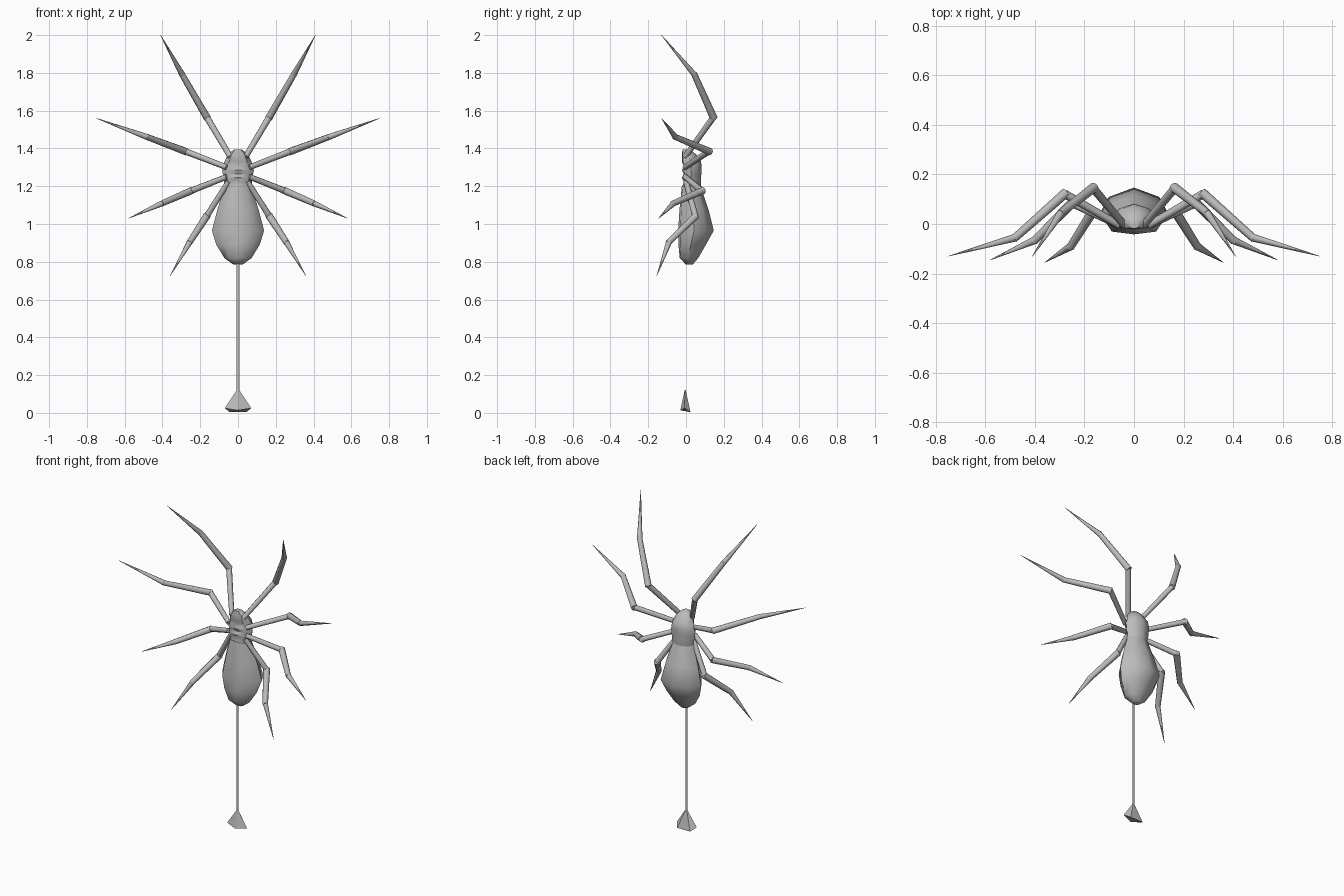
import bpy, bmesh, math
from mathutils import Vector

if "Cube" in bpy.data.objects:
    bpy.data.objects.remove(bpy.data.objects["Cube"])

grey = bpy.data.materials.new("grey")
grey.diffuse_color = (0.5, 0.5, 0.5, 1)
grey.use_nodes = True
grey.node_tree.nodes["Principled BSDF"].inputs["Base Color"].default_value = grey.diffuse_color


def finish(name, bm, smooth=40):
    bmesh.ops.recalc_face_normals(bm, faces=bm.faces)
    me = bpy.data.meshes.new(name)
    bm.to_mesh(me)
    bm.free()
    ob = bpy.data.objects.new(name, me)
    bpy.context.collection.objects.link(ob)
    me.materials.append(grey)
    bpy.ops.object.select_all(action='DESELECT')
    ob.select_set(True)
    bpy.context.view_layer.objects.active = ob
    if smooth:
        bpy.ops.object.shade_smooth_by_angle(angle=math.radians(smooth))
    return ob


def skin(bm, rings):
    """Bridge rings of points into a closed skin."""
    loops = [[bm.verts.new(p) for p in r] for r in rings]
    for a, b in zip(loops, loops[1:]):
        n = len(a)
        for i in range(n):
            bm.faces.new((a[i], a[(i + 1) % n], b[(i + 1) % n], b[i]))
    bm.faces.new(loops[0])
    bm.faces.new(loops[-1])


# Body cross-section: (part of half width, part of depth from front to back)
SECTION = [(0, 0), (.65, .06), (1, .45), (.74, .8), (0, 1),
           (-.74, .8), (-1, .45), (-.65, .06)]


def body(name, levels):
    """levels: z, half width, front y, back y"""
    bm = bmesh.new()
    skin(bm, [[(u * w, f + v * (b - f), z) for u, v in SECTION]
              for z, w, f, b in levels])
    return finish(name, bm, 50)


body("abdomen", [(.785, .025, 0, .035), (.82, .072, -.033, .065),
                 (.89, .115, -.04, .105), (.965, .138, -.042, .147),
                 (1.08, .108, -.034, .118), (1.20, .07, -.022, .078)])
body("head_and_thorax", [(1.195, .07, -.02, .078), (1.225, .074, -.012, .08),
                         (1.245, .08, -.022, .08), (1.265, .08, -.012, .081),
                         (1.285, .084, -.022, .082), (1.305, .078, -.012, .082),
                         (1.33, .072, -.022, .08), (1.37, .052, -.022, .052),
                         (1.395, .02, -.018, .02)])


def segment(bm, p, q, r0, r1, sides=8):
    """Tapered tube from p to q."""
    p, q = Vector(p), Vector(q)
    rot = (q - p).to_track_quat('Z', 'Y')
    skin(bm, [[c + rot @ Vector((r * math.cos(t), r * math.sin(t), 0))
               for t in (2 * math.pi * i / sides for i in range(sides))]
              for c, r in ((p, r0), (q, r1))])


# Legs: hip, knee, ankle, tip on the +x side, mirrored to -x
LEGS = {
    "top": ((.04, -.005, 1.355), (.165, .145, 1.565), (.295, .045, 1.79), (.41, -.13, 2.0)),
    "upper": ((.06, -.005, 1.30), (.28, .122, 1.385), (.48, -.055, 1.46), (.75, -.13, 1.56)),
    "lower": ((.06, -.005, 1.25), (.25, .085, 1.175), (.40, -.065, 1.11), (.58, -.145, 1.03)),
    "bottom": ((.05, 0, 1.225), (.167, .05, 1.04), (.255, -.09, .905), (.36, -.155, .725)),
}
for label, pts in LEGS.items():
    for side, s in (("right", 1), ("left", -1)):
        hip, knee, ankle, tip = [Vector((s * x, y, z)) for x, y, z in pts]
        bm = bmesh.new()
        segment(bm, hip, knee, .015, .017)
        over = (ankle - knee).normalized() * .008
        segment(bm, knee - over, ankle + over, .02, .016)
        segment(bm, ankle, tip, .016, .001)
        finish(f"{label}_{side}_leg", bm, 50)

# Flat silk thread
bm = bmesh.new()
bm.faces.new([bm.verts.new(p) for p in ((-.007, -.004, .11), (.007, -.004, .11),
                                        (.007, -.004, .80), (-.007, -.004, .80))])
finish("thread", bm, 0)

# Flared anchor at the end of the thread
bm = bmesh.new()
foot = [(-.07, -.008, .025), (0, -.03, .014), (.07, -.008, .025),
        (.045, .024, .004), (-.045, .024, .004)]
skin(bm, [foot, [(x * .1, -.004 + y * .1, .12) for x, y, z in foot]])
finish("thread_anchor", bm, 30)
